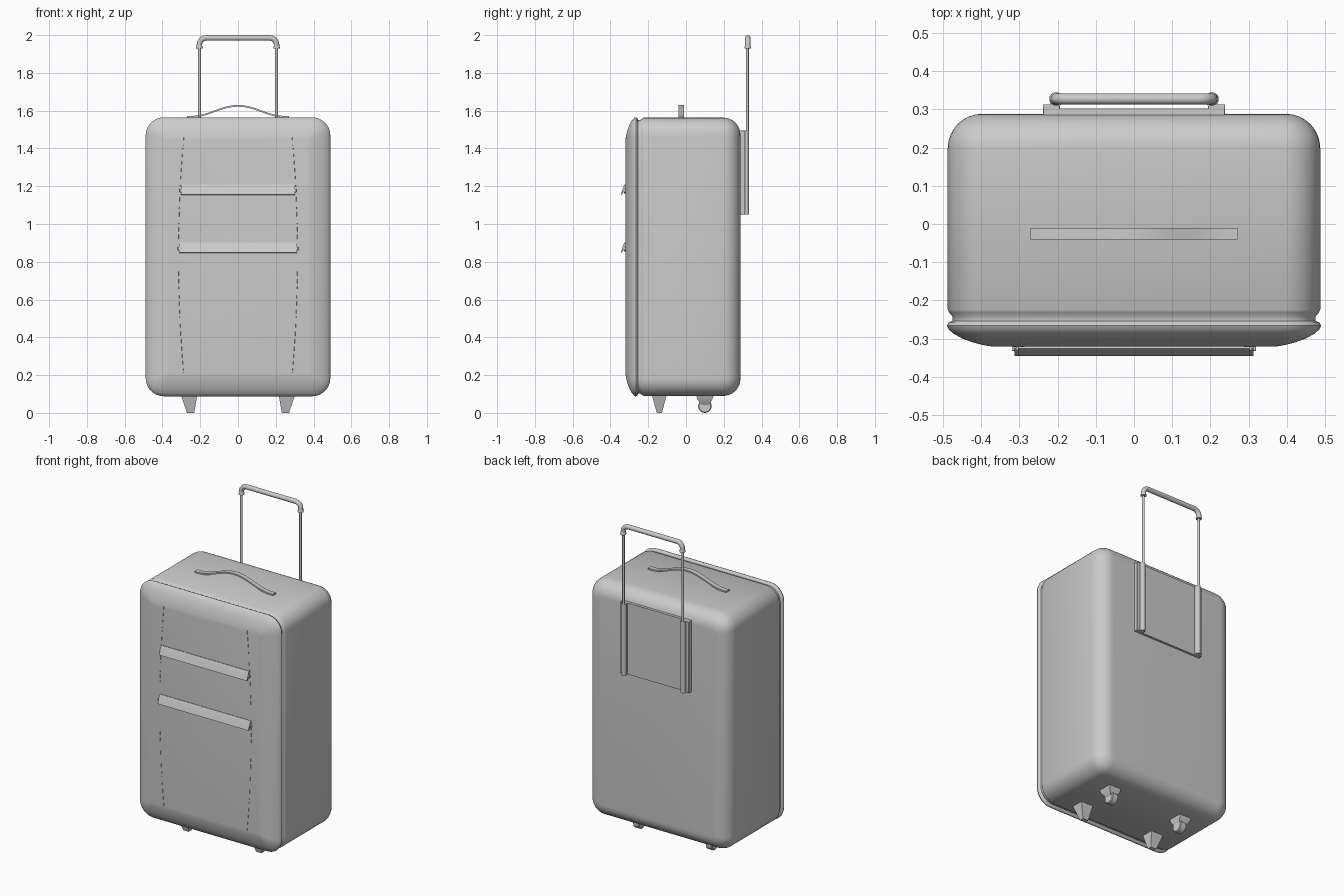
import bpy, bmesh, math
from mathutils import Vector

if "Cube" in bpy.data.objects:
    bpy.data.objects.remove(bpy.data.objects["Cube"])


def finish(name, bm, angle=35):
    bmesh.ops.recalc_face_normals(bm, faces=bm.faces)
    me = bpy.data.meshes.new(name)
    bm.to_mesh(me)
    bm.free()
    ob = bpy.data.objects.new(name, me)
    bpy.context.collection.objects.link(ob)
    bpy.ops.object.select_all(action='DESELECT')
    ob.select_set(True)
    bpy.context.view_layer.objects.active = ob
    if angle:
        bpy.ops.object.shade_smooth_by_angle(angle=math.radians(angle))
    return ob


def loft(name, rings, angle=35):
    """Skin a list of equal-length closed rings and cap both ends."""
    bm = bmesh.new()
    vs = [[bm.verts.new(p) for p in r] for r in rings]
    n = len(vs[0])
    for a, b in zip(vs, vs[1:]):
        for i in range(n):
            j = (i + 1) % n
            bm.faces.new((a[i], a[j], b[j], b[i]))
    bm.faces.new(vs[0])
    bm.faces.new(vs[-1])
    return finish(name, bm, angle)


def box(name, x, y, z, bevel=0):
    rings = [[(x[0], y[0], h), (x[1], y[0], h), (x[1], y[1], h), (x[0], y[1], h)] for h in z]
    ob = loft(name, rings)
    if bevel:
        m = ob.modifiers.new("bevel", 'BEVEL')
        m.width, m.segments = bevel, 2
    return ob


def tube(name, path, radii, n=16, axis=None):
    """Round tube along a path lying in a plane of constant y or constant x."""
    pts = [Vector(p) for p in path]
    side = Vector(axis or (0, 1, 0))
    rings = []
    for i, p in enumerate(pts):
        a = (pts[i] - pts[i - 1]).normalized() if i else Vector()
        b = (pts[i + 1] - p).normalized() if i < len(pts) - 1 else Vector()
        up = side.cross((a + b).normalized())
        rings.append([p + radii[i] * (side * math.cos(t) + up * math.sin(t))
                      for t in (2 * math.pi * k / n for k in range(n))])
    return loft(name, rings)


# Shell: rounded rectangles lofted along y, with rear fillet, zip groove and front rim
HW, Z0, Z1, R = 0.487, 0.09, 1.563, 0.095


def shell_ring(y, inset):
    r = max(R - inset * 0.85, 0.012)
    x, lo, hi = HW - inset, Z0 + inset, Z1 - inset
    out = []
    for q, (cx, cz) in enumerate([(x - r, hi - r), (r - x, hi - r), (r - x, lo + r), (x - r, lo + r)]):
        for k in range(9):
            t = math.pi / 2 * (q + k / 8)
            out.append((cx + r * math.cos(t), y, cz + r * math.sin(t)))
    return out


profile = [(-0.320, 0.115), (-0.318, 0.10), (-0.311, 0.07), (-0.299, 0.037), (-0.286, 0.014),
           (-0.275, 0.002), (-0.266, -0.002), (-0.258, 0.002), (-0.253, 0.013), (-0.242, 0.013),
           (-0.232, 0.004), (-0.224, 0.0)]
F = 0.09
profile += [(0.288 - F + F * math.sin(t), F - F * math.cos(t))
            for t in (math.pi / 2 * k / 8 for k in range(9))]
loft("suitcase_shell", [shell_ring(y, i) for y, i in profile], 50)

# Top carry strap: flat band with a soft arch
band = []
for k in range(33):
    x = -0.27 + 0.54 * k / 32
    z = 1.563 + 0.058 * (0.5 + 0.5 * math.cos(math.pi * x / 0.25) if abs(x) < 0.25 else 0)
    band.append([(x, -0.041, z), (x, -0.011, z), (x, -0.011, z + 0.009), (x, -0.041, z + 0.009)])
loft("carry_strap", band)

# Front pocket zip flaps, hanging outward, with small zip pulls at the ends
for name, hw, zt in (("upper", 0.303, 1.208), ("lower", 0.313, 0.901)):
    prof = [(-0.316, 0), (-0.325, 0.002), (-0.334, -0.018), (-0.345, -0.052),
            (-0.339, -0.054), (-0.328, -0.024), (-0.316, -0.018)]
    loft(name + "_pocket_flap", [[(x, y, zt + z) for y, z in prof] for x in (-hw, hw)])
    box(name + "_zip", (-hw + 0.005, hw - 0.005), (-0.327, -0.316), (zt - 0.046, zt - 0.03))
    for s in (-1, 1):
        box(name + "_zip_end", (s * hw - 0.006, s * hw + 0.006), (-0.332, -0.316),
            (zt - 0.04, zt - 0.022), 0.002)

# Stitched seams down the front panel, bowing out in the middle
for s in (-1, 1):
    bm = bmesh.new()
    for k in range(32):
        za, zb = 0.21 + k * 0.0395, 0.21 + k * 0.0395 + 0.024
        row = []
        for z in (za, zb):
            x = s * (0.315 - 0.03 * ((z - 0.83) / 0.65) ** 2)
            row.append([bm.verts.new((x + dx, y, z)) for dx, y in
                        ((-0.002, -0.318), (0, -0.3215), (0.002, -0.318))])
        a, b = row
        for i in range(3):
            bm.faces.new((a[i], a[(i + 1) % 3], b[(i + 1) % 3], b[i]))
        bm.faces.new(a)
        bm.faces.new(b)
    finish("seam_stitches", bm, 0)

# Telescopic handle: back plate, sleeves, thin rods
box("handle_plate", (-0.237, 0.237), (0.28, 0.302), (1.05, 1.495))
for s in (-1, 1):
    box("handle_rail", (s * 0.216 - 0.022, s * 0.216 + 0.022), (0.285, 0.313), (1.05, 1.495), 0.003)
    tube("handle_sleeve", [(s * 0.204, 0.319, 1.05), (s * 0.204, 0.319, 1.495)], [0.015] * 2)
    tube("handle_rod", [(s * 0.204, 0.325, 1.06), (s * 0.204, 0.325, 1.95)], [0.0075] * 2)

# Grip with rounded elbows and flared collars
gx, gz, er, gr = 0.204, 1.985, 0.035, 0.0145
half = [(gx, 1.93), (gx, 1.937), (gx, 1.943)]
half += [(gx - er + er * math.cos(t), gz - er + er * math.sin(t))
         for t in (math.pi / 2 * k / 8 for k in range(9))]
rad = [0.017, 0.0175, gr] + [gr] * 9
path = [(x, 0.327, z) for x, z in half] + [(-x, 0.327, z) for x, z in reversed(half)]
tube("handle_grip", path, rad + rad[::-1])

# Front feet (tapered blocks) and rear wheels on tapered brackets
for s in (-1, 1):
    loft("front_foot", [[(s * xa, ya, z), (s * xb, ya, z), (s * xb, yb, z), (s * xa, yb, z)]
                        for xa, xb, ya, yb, z in ((0.215, 0.303, -0.182, -0.102, 0.097),
                                                  (0.232, 0.270, -0.154, -0.127, 0.0))], 30)
    loft("wheel_bracket", [[(s * xa, ya, z), (s * xb, ya, z), (s * xb, yb, z), (s * xa, yb, z)]
                           for xa, xb, ya, yb, z in ((0.215, 0.303, 0.053, 0.147, 0.097),
                                                     (0.221, 0.295, 0.060, 0.140, 0.072),
                                                     (0.235, 0.270, 0.085, 0.118, 0.038))], 30)
    wheel = [(s * x, 0.1, 0.036) for x in (0.229, 0.233, 0.269, 0.273)]
    tube("rear_wheel", wheel, [0.031, 0.036, 0.036, 0.031], 24)
